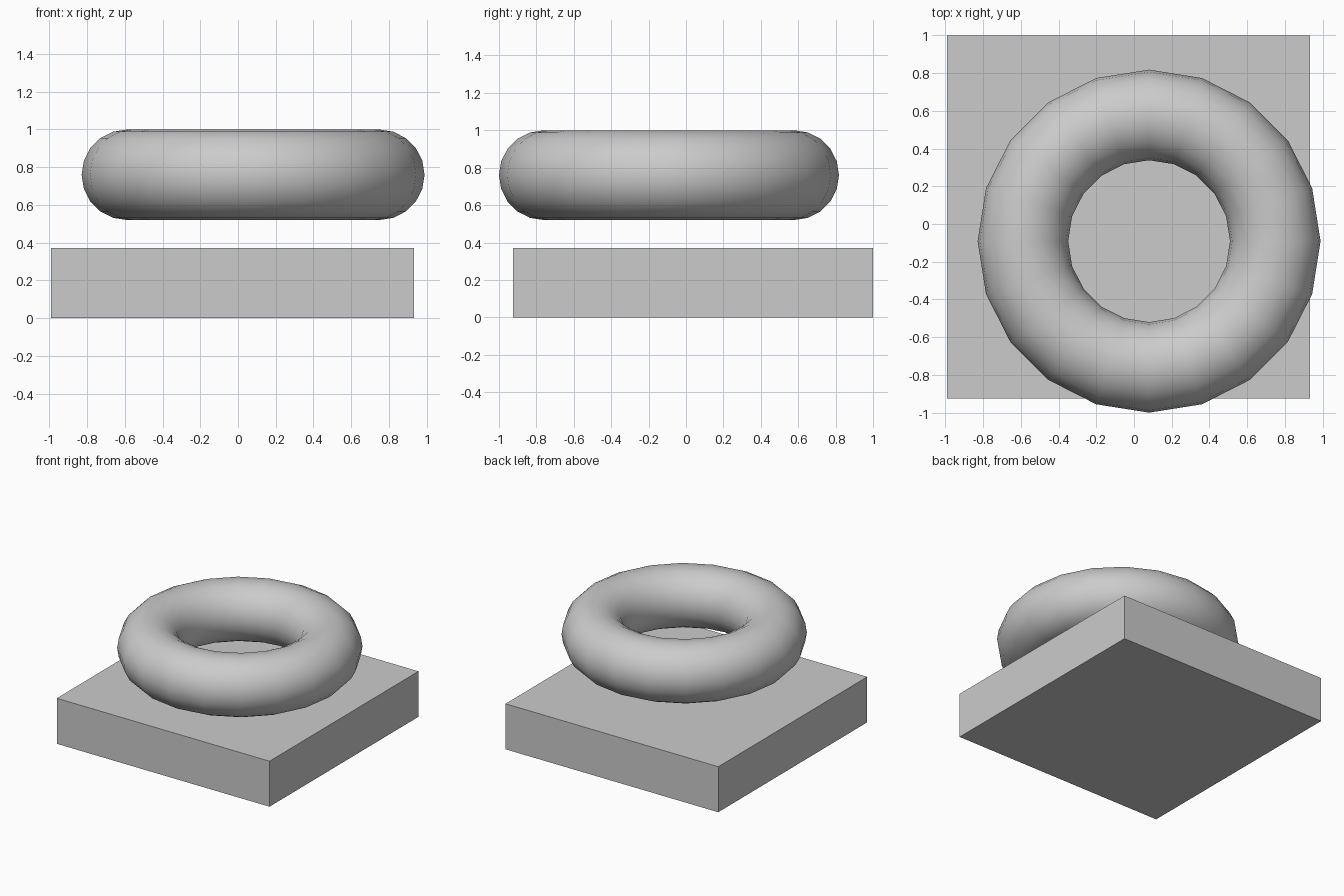
import bpy

if "Cube" in bpy.data.objects:
    bpy.data.objects.remove(bpy.data.objects["Cube"])

# Square slab base
bpy.ops.mesh.primitive_cube_add(size=1, location=(-0.03, 0.038, 0.186))
base = bpy.context.object
base.name = "base_slab"
base.scale = (1.924, 1.924, 0.372)
bpy.ops.object.transform_apply(location=False, rotation=False, scale=True)

# Ring floating above the slab
bpy.ops.mesh.primitive_torus_add(
    major_segments=20, minor_segments=20,
    major_radius=0.669, minor_radius=0.24,
    location=(0.08, -0.091, 0.76))
ring = bpy.context.object
ring.name = "floating_ring"
bpy.ops.object.shade_smooth()
